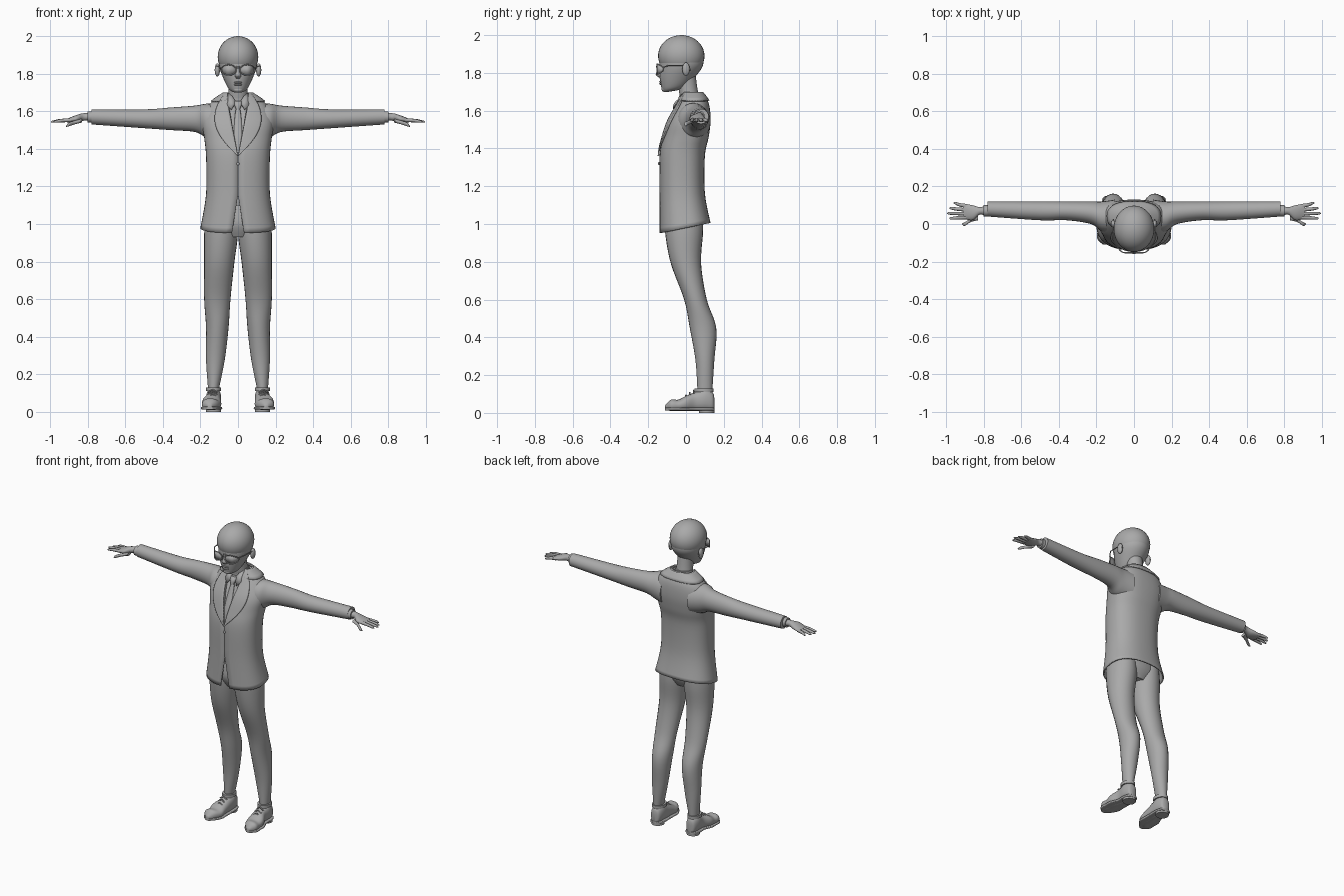
import bpy, bmesh, math
from mathutils import Vector

if "Cube" in bpy.data.objects:
    bpy.data.objects.remove(bpy.data.objects["Cube"])

GREY = (0.4, 0.4, 0.4, 1)
grey = bpy.data.materials.new("plain grey")
grey.use_nodes = True
grey.diffuse_color = GREY
grey.node_tree.nodes["Principled BSDF"].inputs["Base Color"].default_value = GREY


def finish(name, bm, mirror=False, thickness=None):
    """Turn a bmesh into a smooth shaded object."""
    bmesh.ops.recalc_face_normals(bm, faces=bm.faces)
    mesh = bpy.data.meshes.new(name)
    bm.to_mesh(mesh)
    bm.free()
    mesh.shade_smooth()
    mesh.set_sharp_from_angle(angle=math.radians(50))
    mesh.materials.append(grey)
    ob = bpy.data.objects.new(name, mesh)
    bpy.context.collection.objects.link(ob)
    if thickness:
        ob.modifiers.new("thickness", "SOLIDIFY").thickness = thickness
    if mirror:
        ob.modifiers.new("mirror", "MIRROR").use_mirror_merge = False


def spline(rows, steps=5):
    """Smooth interpolation through rows of numbers."""
    rows = [Vector(row) for row in rows]
    rows = [rows[0], *rows, rows[-1]]
    out = []
    for a, b, c, d in zip(rows, rows[1:], rows[2:], rows[3:]):
        for step in range(steps):
            t = step / steps
            out.append(b + (c - a) * t / 2 + (2 * a - 5 * b + 4 * c - d) * t**2 / 2
                       + (3 * b - a - 3 * c + d) * t**3 / 2)
    return out + [rows[-1]]


def skin(rings, closed=True):
    """Cover a list of point rings with quads, capped when closed."""
    bm = bmesh.new()
    rings = [[bm.verts.new(point) for point in ring] for ring in rings]
    count = len(rings[0])
    for low, high in zip(rings, rings[1:]):
        for j in range(count if closed else count - 1):
            k = (j + 1) % count
            bm.faces.new((low[j], low[k], high[k], high[j]))
    if closed:
        bm.faces.new(rings[0])
        bm.faces.new(rings[-1])
    return bm


def signed_power(value, power):
    return math.copysign(abs(value) ** power, value)


def tube(name, rows, axis="Z", mirror=False, sides=24, squareness=2):
    """Loft of ovals: position on axis, two centres, two radii."""
    rings = []
    for t, centre_u, centre_v, radius_u, radius_v in spline(rows):
        ring = []
        for j in range(sides):
            a = math.tau * j / sides
            u = centre_u + radius_u * signed_power(math.cos(a), 2 / squareness)
            v = centre_v + radius_v * signed_power(math.sin(a), 2 / squareness)
            ring.append({"X": (t, u, v), "Y": (u, t, v), "Z": (u, v, t)}[axis])
        rings.append(ring)
    finish(name, skin(rings), mirror)


def ball(name, centre, radii, mirror=False):
    bm = bmesh.new()
    bmesh.ops.create_uvsphere(bm, u_segments=32, v_segments=20, radius=1)
    bmesh.ops.scale(bm, vec=radii, verts=bm.verts)
    bmesh.ops.translate(bm, vec=centre, verts=bm.verts)
    finish(name, bm, mirror)


def wire(name, points, radius=.003, cyclic=False, sides=(1, -1)):
    """Thin round wire through points, repeated on each side."""
    for side in sides:
        curve = bpy.data.curves.new(name, "CURVE")
        curve.dimensions = "3D"
        curve.bevel_depth = radius
        curve.bevel_resolution = 2
        path = curve.splines.new("POLY")
        path.points.add(len(points) - 1)
        for target, (x, y, z) in zip(path.points, points):
            target.co = (side * x, y, z, 1)
        path.use_cyclic_u = cyclic
        curve.materials.append(grey)
        bpy.context.collection.objects.link(bpy.data.objects.new(name, curve))


# Jacket sections: height, half width, front, back
HEM, VENT, BUTTON, NECK = .98, 1.16, 1.36, 1.7
body = spline([(HEM, .2, -.14, .13), (VENT, .17, -.14, .1), (BUTTON, .17, -.14, .1),
               (1.46, .18, -.12, .12), (1.55, .19, -.09, .13), (1.64, .15, -.04, .12),
               (NECK, .07, -.01, .08)])


def body_point(row, angle, offset):
    """Point on the jacket surface, with the hem rising to the back."""
    z, width, front, back = row
    middle, depth, power = (front + back) / 2, (back - front) / 2, 2 / 2.4
    y = middle - (depth + offset) * signed_power(math.cos(angle), power)
    lift = y * .2 * max(0, 1 - (z - HEM) / .2)
    return (width + offset) * signed_power(math.sin(angle), power), y, z + lift


def opening(row):
    """Half width of the front opening, above and below the buttons."""
    return min(.05, .18 * max(0, VENT - row[0], row[0] - BUTTON))


def front_angle(row, x):
    return math.asin(min(1, x / row[1]) ** 1.2)


def front_edge(row):
    return front_angle(row, opening(row))


def far_edge(row):
    return math.tau - front_edge(row)


def lapel_edge(row):
    rise = (row[0] - BUTTON) / (NECK - BUTTON)
    return front_angle(row, opening(row) + .08 * math.sin(math.pi * min(1, rise)) + .01 * rise)


def panel(name, rows, start, end, offset, mirror=False, columns=40):
    """Cloth lying on the body between two angles."""
    rings = []
    for row in rows:
        a, b = start(row), end(row)
        rings.append([body_point(row, a + (b - a) * j / columns, offset)
                      for j in range(columns + 1)])
    finish(name, skin(rings, closed=False), mirror, thickness=.008)


panel("jacket", body, front_edge, far_edge, 0)
panel("lapel", [r for r in body if r[0] > BUTTON], front_edge, lapel_edge, .01, True, 8)
panel("jacket_collar", [r for r in body if r[0] > 1.65], front_edge, far_edge, .01)
panel("shirt", [r for r in body if BUTTON - .05 < r[0] < NECK - .01],
      lambda row: 0, lambda row: math.tau, -.012)
ball("jacket_button", (0, -.143, BUTTON - .04), (.008, .005, .008))

# Sleeves and shirt cuffs
tube("sleeve", [(.1, .04, 1.54, .09, .1), (.17, .04, 1.55, .08, .09),
                (.23, .06, 1.56, .06, .07), (.36, .07, 1.56, .05, .06),
                (.5, .07, 1.56, .05, .05), (.78, .08, 1.57, .04, .04)], "X", True)
tube("shirt_cuff", [(x, .07, 1.57, .03, .03) for x in (.75, .8)], "X", True)

# Hands, with four fingers fanned by rule
tube("palm", [(.78, .07, 1.57, .03, .02), (.82, .07, 1.57, .02, .02),
              (.86, .06, 1.56, .04, .02), (.91, .07, 1.55, .04, .01)], "X", True)
for i, finger in enumerate(("index", "middle", "ring", "little")):
    root, spread = .035 + .02 * i, .03 + .027 * i
    tip = .995 - .012 * abs(i - 1) ** 1.5
    tube(finger + "_finger", [(.89, root, 1.553, .01, .01),
                              ((.9 + tip) / 2, (root + spread) / 2, 1.55, .009, .009),
                              (tip - .01, spread, 1.545, .007, .006),
                              (tip, spread, 1.544, .002, .002)], "X", True, sides=12)
tube("thumb", [(.83, .04, 1.55, .02, .01), (.87, .02, 1.54, .01, .01),
               (.9, 0, 1.53, .01, .01), (.915, 0, 1.52, .003, .003)], "X", True, sides=12)

# Trousers
tube("hips", [(.93, 0, -.01, .09, .07), (1, 0, -.01, .17, .1), (1.1, 0, -.01, .15, .09)])
tube("trouser_leg", [(1.04, .09, -.01, .08, .1), (.95, .09, -.01, .09, .1),
                     (.79, .1, 0, .08, .08), (.6, .11, .05, .07, .06),
                     (.45, .11, .09, .06, .07), (.28, .12, .1, .05, .05),
                     (.13, .13, .1, .03, .04)], mirror=True)

# Shoes: the sole follows the outline of the upper
upper = [(-.11, .15, .03, .01, .01), (-.08, .15, .04, .04, .03), (-.04, .14, .04, .05, .03),
         (0, .14, .05, .05, .04), (.05, .13, .06, .04, .05), (.1, .13, .07, .04, .06),
         (.14, .13, .06, .03, .05), (.15, .13, .05, .01, .03)]
tube("shoe", upper, "Y", True, squareness=2.3)
tube("sole", [(y, x, .02, width + .005, .008) for y, x, _, width, _ in upper],
     "Y", True, squareness=5)
tube("shoe_heel", [(z, .13, .11, .04, .04) for z in (0, .02)], mirror=True)
tube("shoe_collar", [(z, .13, .095, .04, .05) for z in (.11, .13)], mirror=True)
for i in range(3):
    y, z = .02 * i, .09 + .012 * i
    wire("shoe_lace", [(.11, y, z - .01), (.135, y, z + .005), (.16, y, z - .01)], .004)

# Head and neck
tube("neck", [(1.6, 0, .03, .06, .05), (1.72, 0, .01, .05, .05), (1.8, 0, 0, .05, .05)])
ball("skull", (0, -.025, 1.89), (.108, .123, .11))
face = [(1.7, .02, -.12, -.09), (1.72, .05, -.13, -.01), (1.78, .08, -.14, .05),
        (1.84, .1, -.14, .09), (1.9, .1, -.14, .09)]
tube("face", [(z, 0, (front + back) / 2, width, (back - front) / 2)
              for z, width, front, back in face], sides=32)
tube("nose", [(1.84, 0, -.14, .008, .01), (1.81, 0, -.14, .01, .015),
              (1.79, 0, -.14, .017, .02), (1.775, 0, -.135, .01, .007)], sides=16)
for lip, z in (("upper_lip", 1.753), ("lower_lip", 1.742)):
    ball(lip, (0, -.132, z), (.022, .01, .006))
ball("chin", (0, -.115, 1.715), (.025, .015, .015))
ball("ear", (.11, 0, 1.82), (.014, .02, .035), True)

# Glasses, with lenses wrapping around the face
turns = [math.tau * i / 28 for i in range(28)]
outline = [(.05 + .04 * math.cos(a), -.153 + .035 * max(0, math.cos(a)) ** 2,
            1.82 + .028 * math.sin(a)) for a in turns]
wire("glasses_rim", outline, cyclic=True)
bm = bmesh.new()
bm.faces.new([bm.verts.new(point) for point in outline])
bmesh.ops.triangulate(bm, faces=bm.faces)
finish("glasses_lens", bm, True, thickness=.002)
wire("glasses_bridge", [(-.01, -.153, 1.83), (0, -.157, 1.833), (.01, -.153, 1.83)], sides=(1,))
wire("glasses_temple", [(.09, -.12, 1.83), (.11, -.09, 1.84), (.114, .01, 1.84),
                        (.11, .025, 1.81)])

# Shirt collar and tie
tube("shirt_collar_band", [(1.63, 0, .03, .07, .06), (NECK, 0, .02, .054, .053)])
flap = skin([[(.01, -.045, 1.65), (.03, -.035, 1.68), (.055, 0, NECK)],
             [(.035, -.07, 1.61), (.055, -.055, 1.63), (.07, -.02, 1.67)]], closed=False)
finish("shirt_collar_flap", flap, True, thickness=.007)
tube("tie_knot", [(1.655, 0, -.04, .02, .01), (1.635, 0, -.05, .02, .015),
                  (1.61, 0, -.06, .01, .01)], sides=16)
tube("tie_blade", [(1.62, 0, -.05, .01, .01), (1.56, 0, -.075, .018, .008),
                   (1.46, 0, -.113, .022, .007), (BUTTON, 0, -.13, .02, .006)], sides=16)
